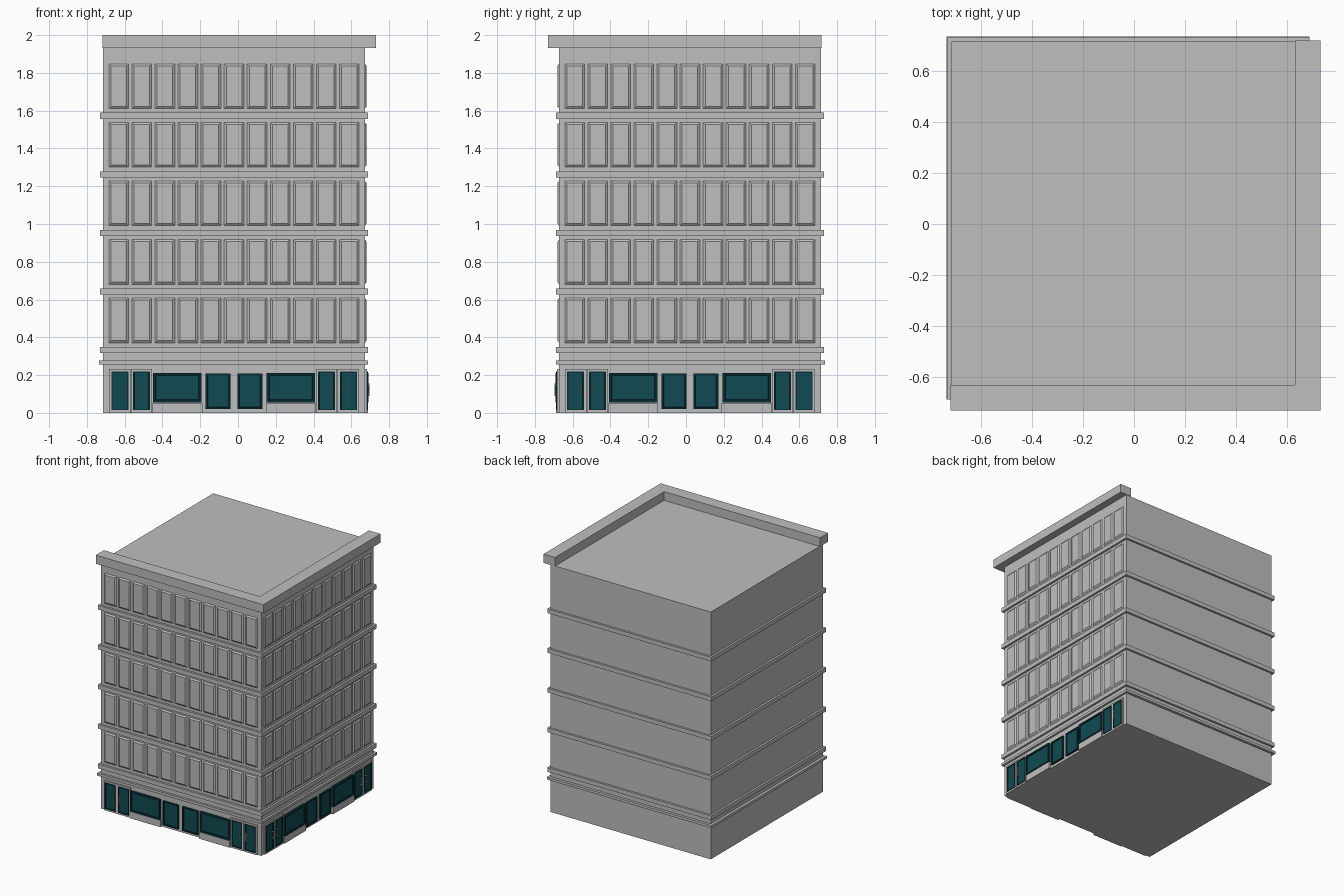
import bpy
import bmesh

if "Cube" in bpy.data.objects:
    bpy.data.objects.remove(bpy.data.objects["Cube"], do_unlink=True)


def material(name, rgb):
    m = bpy.data.materials.new(name)
    m.use_nodes = True
    m.diffuse_color = (*rgb, 1)
    m.node_tree.nodes["Principled BSDF"].inputs["Base Color"].default_value = (*rgb, 1)
    return m


STONE = material("pale stone", (0.52, 0.52, 0.52))
GLASS = material("teal glass", (0.005, 0.07, 0.085))
TRIM = material("dark teal trim", (0.003, 0.03, 0.038))
METAL = material("pale metal", (0.6, 0.6, 0.58))

WALL = 0.672    # distance of the two decorated walls from the centre
BACK = 0.714    # distance of the two plain walls from the centre
MID = -0.021    # middle of a decorated wall


def finish(bm, name, *mats):
    bmesh.ops.recalc_face_normals(bm, faces=bm.faces)
    mesh = bpy.data.meshes.new(name)
    bm.to_mesh(mesh)
    bm.free()
    for m in mats:
        mesh.materials.append(m)
    obj = bpy.data.objects.new(name, mesh)
    bpy.context.collection.objects.link(obj)


def box(bm, x, y, z):
    verts = bmesh.ops.create_cube(bm, size=1)["verts"]
    for v in verts:
        v.co = [r[0] if c < 0 else r[1] for r, c in zip((x, y, z), v.co)]


def place(side, u, out, z):
    """Wall coordinates: u along the wall, out from it, z up."""
    return (u, -WALL - out, z) if side == "front" else (WALL + out, -u, z)


def panel(bm, side, u, z, near, far, bevel=0, mat=0):
    """Block on a wall whose outer face is smaller by the bevel; returns that face."""
    rings = []
    for out, b in ((near, 0), (far, bevel)):
        a, c, d, e = u[0] + b, u[1] - b, z[0] + b, z[1] - b
        rings.append([bm.verts.new(place(side, *p))
                      for p in ((a, out, d), (c, out, d), (c, out, e), (a, out, e))])
    lo, hi = rings
    faces = [bm.faces.new(lo), bm.faces.new(hi)]
    faces += [bm.faces.new((lo[i], lo[i - 1], hi[i - 1], hi[i])) for i in range(4)]
    for f in faces:
        f.material_index = mat
    return faces[1]


def glazed(bm, side, u, z, far, border, depth, mat=0):
    """Frame with a sunken pane."""
    face = panel(bm, side, u, z, -0.005, far, 0, mat)
    bmesh.ops.recalc_face_normals(bm, faces=bm.faces)
    for width in (border, 0.003):
        bmesh.ops.inset_individual(bm, faces=[face], thickness=width)
    face.material_index = mat + 1
    for v in face.verts:
        if side == "front":
            v.co.y += depth
        else:
            v.co.x -= depth


# Main block
bm = bmesh.new()
box(bm, (-BACK, WALL), (-WALL, BACK), (0, 1.932))
finish(bm, "main_block", STONE)

# Storey bands run round all four sides
bm = bmesh.new()
for i in range(5):
    z = 0.316 + 0.31 * i
    box(bm, (-0.73, 0.688), (-0.688, 0.73), (z, z + 0.033))
box(bm, (-0.735, 0.688), (-0.688, 0.735), (0.257, 0.277))
finish(bm, "storey_bands", STONE)

# Parapet: one L-shaped outline, extruded up
bm = bmesh.new()
outline = [(-0.718, -0.73), (0.73, -0.73), (0.73, 0.718),
           (0.63, 0.718), (0.63, -0.63), (-0.718, -0.63)]
base = bm.faces.new([bm.verts.new((x, y, 1.932)) for x, y in outline])
top = bmesh.ops.extrude_face_region(bm, geom=[base], use_keep_orig=True)["geom"]
for v in top:
    if isinstance(v, bmesh.types.BMVert):
        v.co.z = 2
finish(bm, "parapet", STONE)

for side in ("front", "right"):
    # Raised wall panels, eleven to a storey
    bm = bmesh.new()
    for floor in range(5):
        z = 0.368 + 0.31 * floor
        for i in range(11):
            u = MID + (i - 5) * 0.122
            panel(bm, side, (u - 0.055, u + 0.055), (z, z + 0.243), -0.002, 0.008, 0.014)
    finish(bm, side + "_wall_panels", STONE)

    windows, plinths, doors, handles = (bmesh.new() for _ in range(4))
    for s in (-1, 1):
        def span(a, b):
            return sorted((MID + s * a, MID + s * b))

        # Shop windows, with a plinth below the wide one
        glazed(windows, side, span(0.172, 0.428), (0.055, 0.212), 0.02, 0.018, 0.006)
        glazed(windows, side, span(0.018, 0.15), (0.02, 0.208), 0.014, 0.013, 0.006)
        panel(plinths, side, span(0.168, 0.432), (0, 0.052), -0.005, 0.017)

        # Pair of doors: stone surround, dark leaf, glass and handle
        for a, h in ((0.434, 0.519), (0.549, 0.574)):
            panel(doors, side, span(a, a + 0.112), (0, 0.232), -0.005, 0.01)
            glazed(doors, side, span(a + 0.011, a + 0.101), (0.014, 0.218), 0.015, 0.008, 0.004, 1)
            panel(handles, side, span(h - 0.003, h + 0.003), (0.09, 0.155), 0.019, 0.024)
            for z in (0.095, 0.145):
                panel(handles, side, span(h - 0.002, h + 0.002), (z, z + 0.005), 0.01, 0.02)
    finish(windows, side + "_shop_windows", TRIM, GLASS)
    finish(plinths, side + "_window_plinths", STONE)
    finish(doors, side + "_doors", STONE, TRIM, GLASS)
    finish(handles, side + "_door_handles", METAL)
